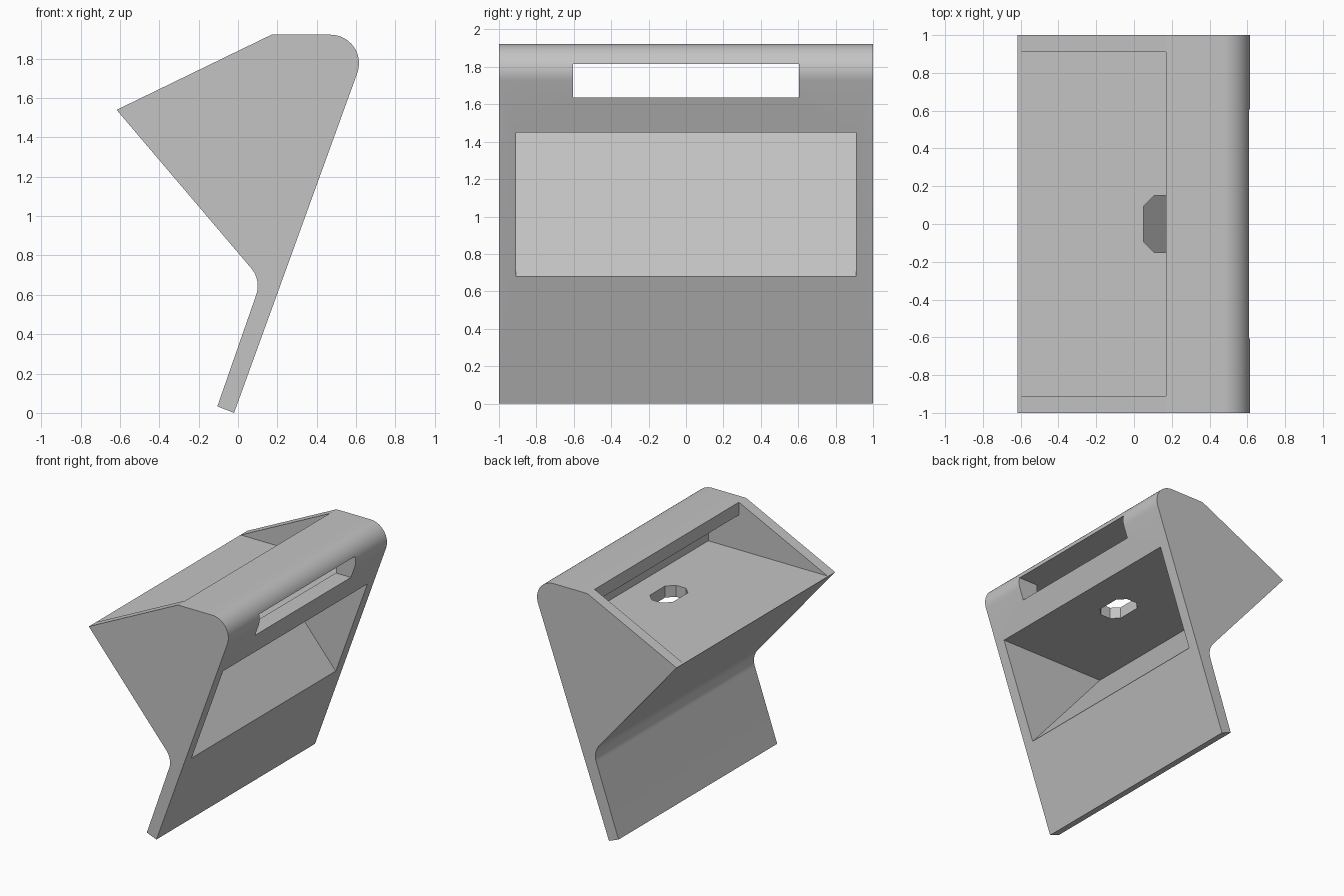
import bpy
from math import sin, cos, radians

cube = bpy.data.objects.get("Cube")
if cube:
    bpy.data.objects.remove(cube, do_unlink=True)

grey = bpy.data.materials.new("plain grey")
grey.use_nodes = True
grey.diffuse_color = (0.55, 0.55, 0.55, 1)
grey.node_tree.nodes["Principled BSDF"].inputs["Base Color"].default_value = grey.diffuse_color


def arc(cx, cz, r, start, end, steps=14):
    angles = [radians(start + (end - start) * i / steps) for i in range(steps + 1)]
    return [(cx + r * cos(a), cz + r * sin(a)) for a in angles]


def prism(name, outline, axis, low, high):
    """Extrude an outline along y (outline in x, z) or along z (outline in x, y)."""
    n = len(outline)
    place = (lambda a, b, d: (a, d, b)) if axis == "y" else (lambda a, b, d: (a, b, d))
    verts = [place(a, b, d) for d in (low, high) for a, b in outline]
    faces = [tuple(range(n)), tuple(reversed(range(n, 2 * n)))]
    faces += [(i, i + n, (i + 1) % n + n, (i + 1) % n) for i in range(n)]
    mesh = bpy.data.meshes.new(name)
    mesh.from_pydata(verts, [], faces)
    obj = bpy.data.objects.new(name, mesh)
    bpy.context.collection.objects.link(obj)
    # Make every normal point outwards
    bpy.context.view_layer.objects.active = obj
    bpy.ops.object.select_all(action="DESELECT")
    obj.select_set(True)
    bpy.ops.object.mode_set(mode="EDIT")
    bpy.ops.mesh.select_all(action="SELECT")
    bpy.ops.mesh.normals_make_consistent(inside=False)
    bpy.ops.object.mode_set(mode="OBJECT")
    return obj


# Leaning body with a rounded top corner and a curved neck
profile = [(-0.105, 0.033), (-0.02, 0)]
profile += arc(0.47, 1.777, 0.145, -20, 90)
profile += [(0.17, 1.922), (-0.617, 1.54)]
profile += arc(-0.04, 0.645, 0.14, 40, -20)
body = prism("holder_body", profile, "y", -1, 1)
body.data.materials.append(grey)

# Top tray reaching under the lip
tray = prism("tray_cutter", [(-0.8, 1.542), (0.44, 1.542), (0.44, 1.82),
                             (0.17, 1.82), (0.17, 2.1), (-0.8, 2.1)], "y", -0.91, 0.91)
# Wedge hollow opening on the sloping face
hollow = prism("hollow_cutter", [(0.225, 0.68), (0.9, 0.68), (0.9, 1.45),
                                 (-0.43, 1.45)], "y", -0.91, 0.91)
# Grip slot through the upper wall
slot = prism("slot_cutter", [(0.4, 1.637), (0.8, 1.637), (0.8, 1.815),
                             (0.4, 1.815)], "y", -0.605, 0.605)
# Eight-sided cable hole through the tray floor
half = [(0.05, 0.095), (0.107, 0.152), (0.195, 0.152), (0.252, 0.095)]
hole = prism("hole_cutter", half + [(x, -y) for x, y in reversed(half)], "z", 1.4, 1.6)

bpy.ops.object.select_all(action="DESELECT")
bpy.context.view_layer.objects.active = body
body.select_set(True)
for cutter in (tray, hollow, slot, hole):
    cutter.hide_render = True
    mod = body.modifiers.new(cutter.name, "BOOLEAN")
    mod.operation = "DIFFERENCE"
    mod.solver = "EXACT"
    mod.object = cutter
    bpy.ops.object.modifier_apply(modifier=mod.name)
    bpy.data.objects.remove(cutter, do_unlink=True)

bpy.ops.object.shade_smooth_by_angle(angle=radians(25))
